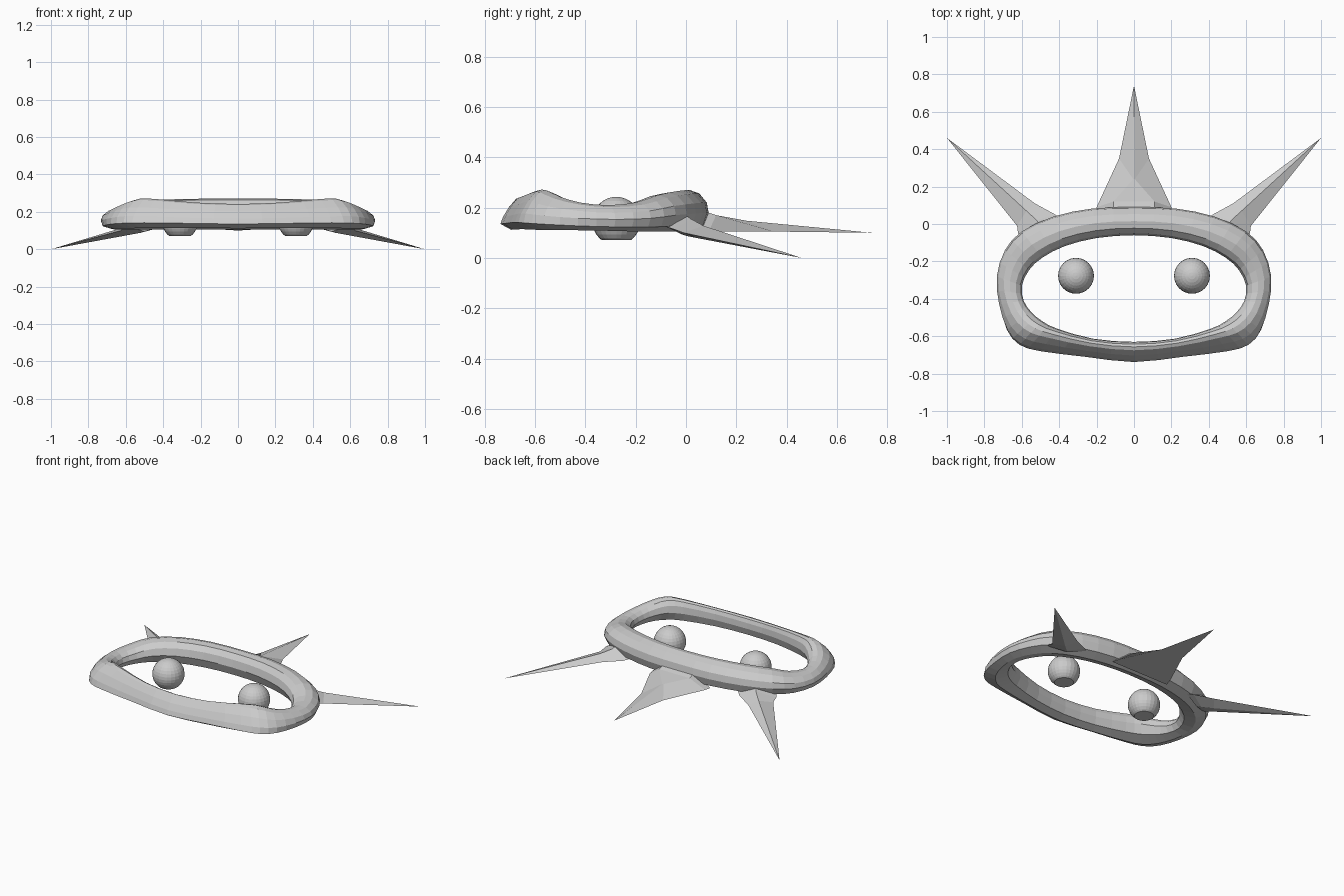
import bpy, bmesh, math

if "Cube" in bpy.data.objects:
    bpy.data.objects.remove(bpy.data.objects["Cube"])


def finish(name, bm):
    bmesh.ops.remove_doubles(bm, verts=bm.verts, dist=0.0005)
    bmesh.ops.recalc_face_normals(bm, faces=bm.faces)
    me = bpy.data.meshes.new(name)
    bm.to_mesh(me)
    bm.free()
    ob = bpy.data.objects.new(name, me)
    bpy.context.collection.objects.link(ob)
    return ob


def loft(bm, sections, closed=False):
    rings = [[bm.verts.new(p) for p in s] for s in sections]
    n = len(rings[0])
    pairs = list(zip(rings, rings[1:]))
    if closed:
        pairs.append((rings[-1], rings[0]))
    for a, b in pairs:
        for i in range(n):
            j = (i + 1) % n
            bm.faces.new((a[i], a[j], b[j], b[i]))
    return rings


# Oval frame stations, back to front: inner x, y, outer x, y, top z, bottom z, skew
stations = [
    (0.00, -0.060, 0.00, 0.090, 0.270, 0.105, 0.0),
    (0.20, -0.075, 0.22, 0.083, 0.270, 0.105, 0.0),
    (0.37, -0.118, 0.43, 0.040, 0.265, 0.105, 0.0),
    (0.49, -0.180, 0.60, -0.040, 0.250, 0.105, 0.0),
    (0.56, -0.245, 0.69, -0.140, 0.222, 0.105, 0.0),
    (0.60, -0.330, 0.735, -0.280, 0.210, 0.108, 0.1),
    (0.59, -0.410, 0.725, -0.430, 0.220, 0.110, 0.3),
    (0.55, -0.470, 0.685, -0.570, 0.245, 0.112, 0.6),
    (0.49, -0.520, 0.615, -0.648, 0.270, 0.112, 0.8),
    (0.41, -0.560, 0.500, -0.680, 0.268, 0.114, 1.0),
    (0.22, -0.613, 0.260, -0.710, 0.250, 0.114, 1.0),
    (0.00, -0.630, 0.00, -0.738, 0.242, 0.112, 1.0),
]
# Cross-section as (in-to-out, low-to-high): rounded, and leaning for the front
round_sec = [(0, .5), (.07, .78), (.25, .96), (.5, 1), (.75, .92),
             (.95, .7), (1, .45), (.9, .15), (.55, 0), (.15, .15)]
lean_sec = [(0, .5), (.03, .78), (.12, .95), (.25, 1), (.42, .95),
            (.68, .7), (.9, .4), (1, .18), (.6, 0), (.15, .15)]


def mirror_x(s):
    return (-s[0], s[1], -s[2]) + s[3:]


loop = stations + [mirror_x(s) for s in reversed(stations[1:-1])]


def section(s):
    ix, iy, ox, oy, zt, zb, k = s
    pts = []
    for (u0, w0), (u1, w1) in zip(round_sec, lean_sec):
        u, w = u0 + (u1 - u0) * k, w0 + (w1 - w0) * k
        pts.append((ix + (ox - ix) * u, iy + (oy - iy) * u, zb + (zt - zb) * w))
    return pts


smooth = []
for i in range(len(loop)):
    p0, p1, p2, p3 = (loop[(i + d) % len(loop)] for d in (-1, 0, 1, 2))
    mid = tuple((9 * (b + c) - a - d) / 16 for a, b, c, d in zip(p0, p1, p2, p3))
    smooth += [p1, mid]
bm = bmesh.new()
loft(bm, [section(s) for s in smooth], closed=True)
finish("oval_frame", bm)


# Spikes: lofted sections that close on a tip
def spike(name, sections, tip):
    bm = bmesh.new()
    rings = loft(bm, sections)
    bm.faces.new(rings[0])
    t = bm.verts.new(tip)
    last = rings[-1]
    for i in range(len(last)):
        bm.faces.new((last[i], last[(i + 1) % len(last)], t))
    return finish(name, bm)


spike("back_spike", [
    [(-.21, .05, .105), (-.11, .06, .19), (.11, .06, .19), (.21, .05, .105)],
    [(-.20, .09, .105), (-.11, .12, .17), (.11, .12, .17), (.20, .09, .105)],
    [(-.08, .35, .105), (-.004, .24, .148), (.004, .24, .148), (.08, .35, .105)],
], (0, .74, .10))

for side, name in ((1, "right_spike"), (-1, "left_spike")):
    secs = [
        [(.39, .02, .125), (.49, -.03, .19), (.60, -.08, .125), (.50, -.02, .095)],
        [(.42, .05, .115), (.52, .02, .155), (.62, -.05, .115), (.52, .00, .088)],
        [(.53, .11, .100), (.575, .07, .128), (.625, -.01, .100), (.575, .05, .078)],
    ]
    spike(name, [[(x * side, y, z) for x, y, z in s] for s in secs],
          (side * 1.0, .46, 0))

# Ball eyes with a flat underside
for side, name in ((1, "right_eye"), (-1, "left_eye")):
    bm = bmesh.new()
    bmesh.ops.create_uvsphere(bm, u_segments=24, v_segments=16, radius=0.096)
    bmesh.ops.translate(bm, verts=bm.verts, vec=(side * 0.31, -0.277, 0.147))
    bmesh.ops.bisect_plane(bm, geom=bm.verts[:] + bm.edges[:] + bm.faces[:],
                           plane_co=(0, 0, 0.071), plane_no=(0, 0, 1),
                           clear_inner=True)
    bmesh.ops.holes_fill(bm, edges=[e for e in bm.edges if e.is_boundary], sides=0)
    finish(name, bm)
